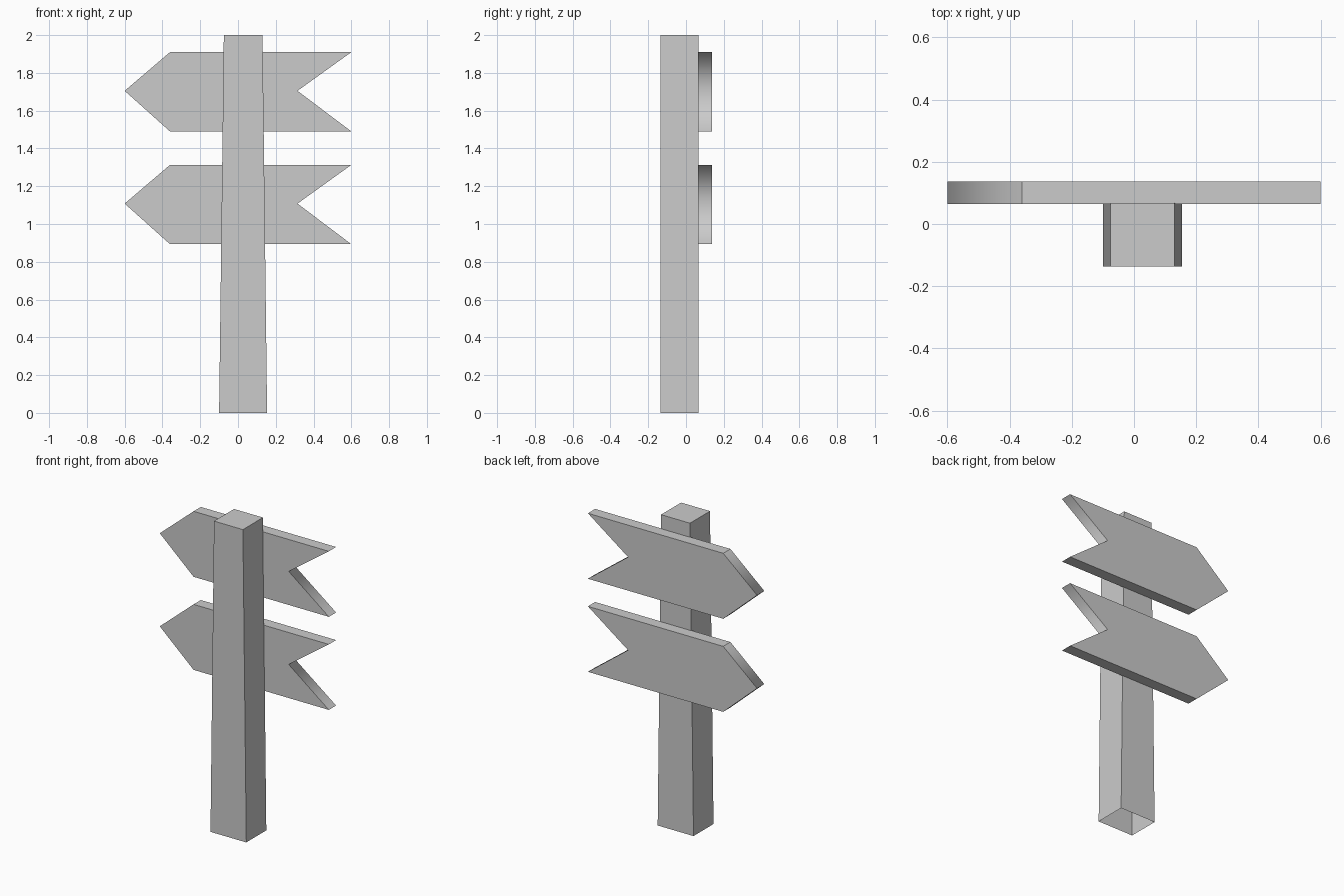
import bpy
import bmesh

cube = bpy.data.objects.get("Cube")
if cube:
    bpy.data.objects.remove(cube, do_unlink=True)

# Single plain grey
grey = bpy.data.materials.new("plain_grey")
grey.use_nodes = True
colour = (0.6, 0.6, 0.6, 1)
grey.diffuse_color = colour
grey.node_tree.nodes["Principled BSDF"].inputs["Base Color"].default_value = colour


def add_object(name, bm):
    bmesh.ops.recalc_face_normals(bm, faces=bm.faces)
    mesh = bpy.data.meshes.new(name)
    bm.to_mesh(mesh)
    bm.free()
    mesh.materials.append(grey)
    obj = bpy.data.objects.new(name, mesh)
    bpy.context.collection.objects.link(obj)
    return obj


# Tapered square post, open underneath
def make_post():
    bm = bmesh.new()
    front, back = -0.136, 0.067
    rings = []
    for left, right, z in ((-0.1, 0.154, 0), (-0.075, 0.13, 2)):
        corners = ((left, front), (right, front), (right, back), (left, back))
        rings.append([bm.verts.new((x, y, z)) for x, y in corners])
    low, high = rings
    for i in range(4):
        j = (i + 1) % 4
        bm.faces.new((low[i], low[j], high[j], high[i]))
    bm.faces.new(high)
    return add_object("post", bm)


# Arrow board: pointed on one end, notched on the other
def make_board(name, z):
    half = 0.21
    outline = ((-0.6, 0.005), (-0.36, -half), (0.6, -half),
               (0.315, 0.005), (0.6, half), (-0.36, half))
    bm = bmesh.new()
    verts = [bm.verts.new((x, 0.064, z + h)) for x, h in outline]
    face = bm.faces.new(verts)
    extruded = bmesh.ops.extrude_face_region(bm, geom=[face], use_keep_orig=True)
    moved = [g for g in extruded["geom"] if isinstance(g, bmesh.types.BMVert)]
    bmesh.ops.translate(bm, verts=moved, vec=(0, 0.073, 0))
    # The tip and the notch are rounded in shading, every other edge is sharp
    for f in bm.faces:
        f.smooth = True
    for e in bm.edges:
        a, b = (v.co for v in e.verts)
        across = abs(a.y - b.y) > 0.01
        e.smooth = across and abs(a.z - z) < 0.05
    return add_object(name, bm)


make_post()
make_board("upper_arrow_board", 1.7)
make_board("lower_arrow_board", 1.103)
